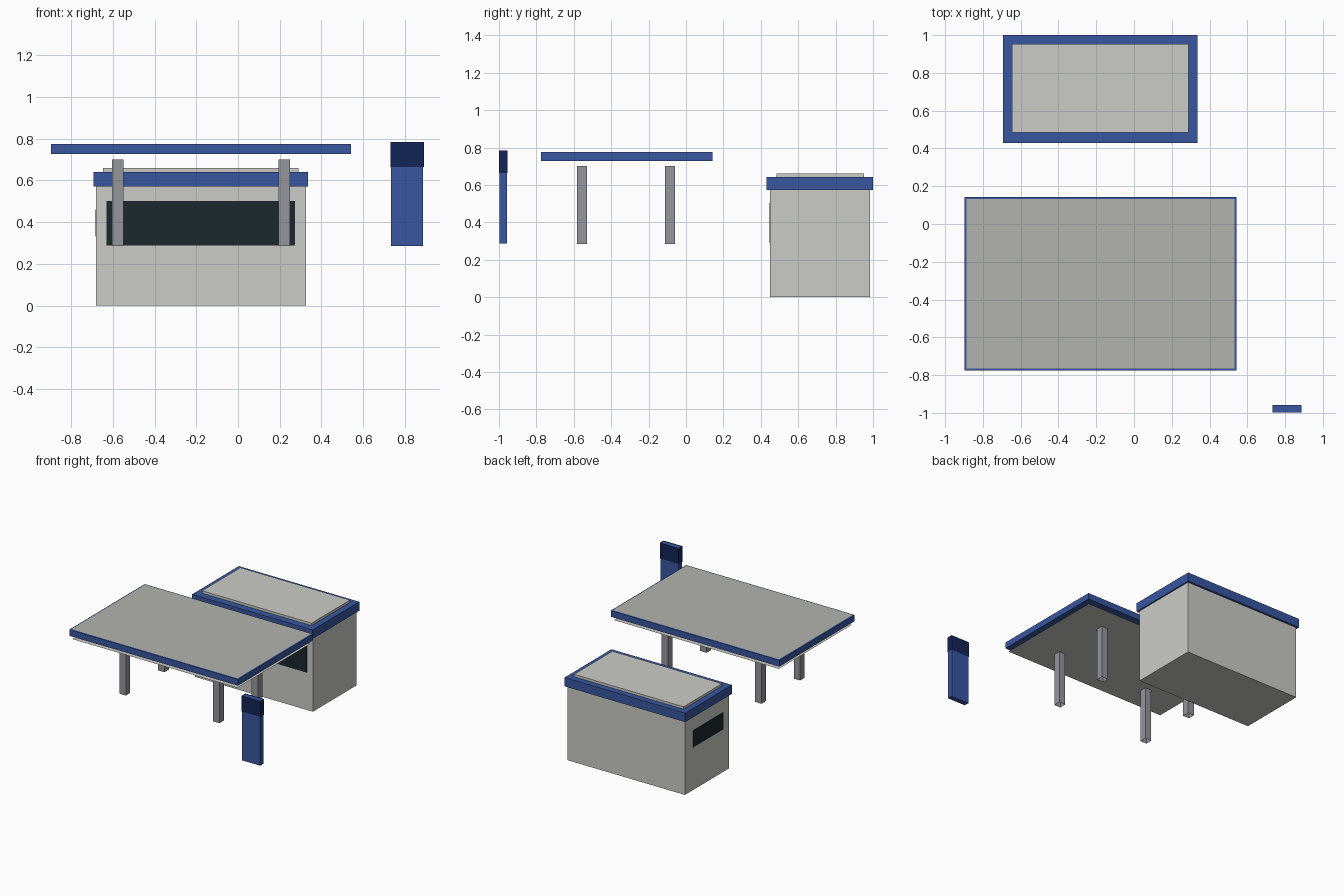
import bpy, bmesh

if "Cube" in bpy.data.objects:
    bpy.data.objects.remove(bpy.data.objects["Cube"])


def material(name, rgb):
    m = bpy.data.materials.new(name)
    m.diffuse_color = (*rgb, 1)
    m.use_nodes = True
    m.node_tree.nodes["Principled BSDF"].inputs["Base Color"].default_value = m.diffuse_color
    return m


BLUE = material("blue_trim", (0.04, 0.095, 0.35))
NAVY = material("navy", (0.006, 0.018, 0.09))
GLASS = material("dark_glass", (0.012, 0.02, 0.027))
WALL = material("pale_wall", (0.60, 0.60, 0.57))
STEEL = material("column_steel", (0.30, 0.30, 0.34))
DECK = material("canopy_deck", (0.45, 0.45, 0.42))


def box(name, x, y, z, mat, open_ends=False):
    """Box from (min, max) pairs; open_ends leaves off the top and bottom."""
    bm = bmesh.new()
    bmesh.ops.create_cube(bm, size=1)
    for v in bm.verts:
        v.co = [r[0] if c < 0 else r[1] for c, r in zip(v.co, (x, y, z))]
    if open_ends:
        caps = [f for f in bm.faces if abs(f.normal.z) > 0.9]
        bmesh.ops.delete(bm, geom=caps, context='FACES_ONLY')
    return finish(name, bm, mat)


def sheet(name, x, y, z, mat, down=False):
    """Single flat horizontal panel."""
    bm = bmesh.new()
    pts = [(x[0], y[0]), (x[1], y[0]), (x[1], y[1]), (x[0], y[1])]
    if down:
        pts.reverse()
    bm.faces.new([bm.verts.new((px, py, z)) for px, py in pts])
    return finish(name, bm, mat)


def finish(name, bm, mat):
    me = bpy.data.meshes.new(name)
    bm.to_mesh(me)
    bm.free()
    me.materials.append(mat)
    ob = bpy.data.objects.new(name, me)
    bpy.context.collection.objects.link(ob)
    return ob


# Shop building
box("shop_walls", (-0.68, 0.325), (0.449, 0.984), (0, 0.63), WALL)
box("shop_fascia", (-0.693, 0.336), (0.43, 1.0), (0.572, 0.641), BLUE)
box("shop_roof_panel", (-0.647, 0.289), (0.485, 0.953), (0.635, 0.66), WALL)
box("front_window", (-0.63, 0.273), (0.446, 0.46), (0.289, 0.502), GLASS)
box("side_window", (-0.683, -0.67), (0.52, 0.887), (0.33, 0.46), GLASS)

# Forecourt canopy: trim, top deck and a soffit hung just below
cx, cy = (-0.897, 0.542), (-0.776, 0.143)
box("canopy_fascia", cx, cy, (0.727, 0.775), BLUE)
sheet("canopy_deck", (cx[0] + 0.01, cx[1] - 0.01), (cy[0] + 0.01, cy[1] - 0.01),
      0.777, DECK)
sheet("canopy_soffit", (cx[0] + 0.015, cx[1] - 0.015), (cy[0] + 0.015, cy[1] - 0.015),
      0.70, WALL, down=True)

# Canopy columns: open square tubes
for side, px in (("left", -0.577), ("right", 0.222)):
    for end, py in (("front", -0.556), ("back", -0.085)):
        box(f"{end}_{side}_column", (px - 0.027, px + 0.027),
            (py - 0.027, py + 0.027), (0.285, 0.70), STEEL, open_ends=True)

# Roadside sign: blue slab with a navy band wrapped round its head
box("sign_slab", (0.734, 0.888), (-0.997, -0.957), (0.286, 0.783), BLUE)
box("sign_header_band", (0.731, 0.891), (-1.0, -0.954), (0.665, 0.785), NAVY,
    open_ends=True)
